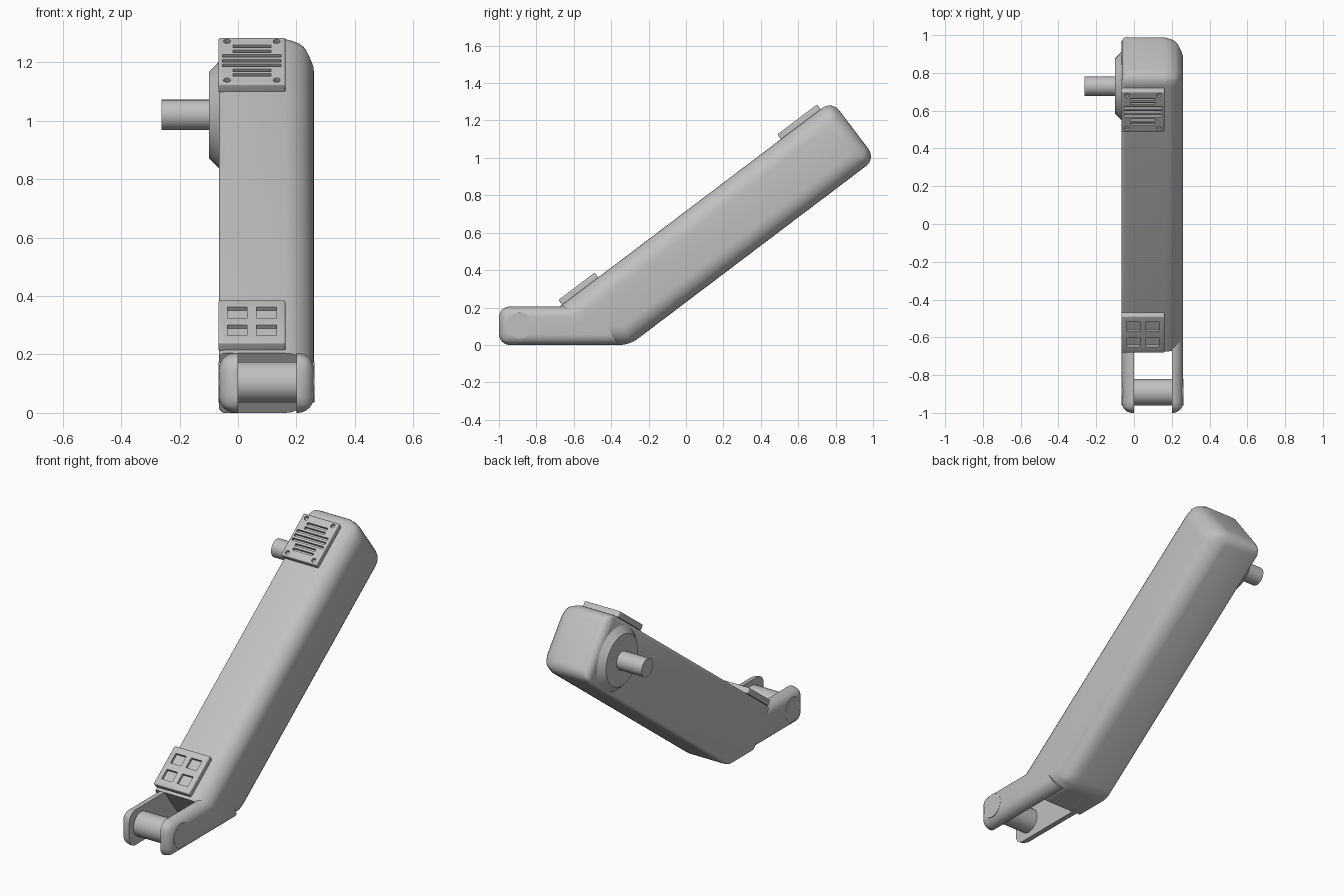
import bpy, bmesh, math
from mathutils import Matrix, Vector

cube = bpy.data.objects.get("Cube")
if cube:
    bpy.data.objects.remove(cube)

grey = bpy.data.materials.new("plain_grey")
grey.use_nodes = True
GREY = (0.53, 0.53, 0.53, 1)
grey.diffuse_color = GREY
grey.node_tree.nodes["Principled BSDF"].inputs["Base Color"].default_value = GREY

TILT = Matrix.Rotation(math.radians(37.1), 4, 'X')   # arm frame: x, along, normal
LEFT, RIGHT = 0.26, -0.065                           # side faces of the body
TOP = 0.571                                          # arm's upper face in its frame


def finish(bm, name, matrix=Matrix()):
    bm.transform(matrix)
    bmesh.ops.recalc_face_normals(bm, faces=bm.faces)
    mesh = bpy.data.meshes.new(name)
    bm.to_mesh(mesh)
    bm.free()
    mesh.materials.append(grey)
    ob = bpy.data.objects.new(name, mesh)
    bpy.context.collection.objects.link(ob)
    return ob


def bake(ob):
    deps = bpy.context.evaluated_depsgraph_get()
    mesh = bpy.data.meshes.new_from_object(ob.evaluated_get(deps))
    ob.modifiers.clear()
    ob.data = mesh


def smooth(ob):
    bpy.ops.object.select_all(action='DESELECT')
    ob.select_set(True)
    bpy.context.view_layer.objects.active = ob
    bpy.ops.object.shade_smooth_by_angle(angle=math.radians(30))


def rounded_prism(name, profile, x0, x1, weight, width, matrix=Matrix()):
    """Extrude a side profile along x, then round edges by a weight rule."""
    bm = bmesh.new()
    face = bm.faces.new([bm.verts.new((x0, a, b)) for a, b in profile])
    out = bmesh.ops.extrude_face_region(bm, geom=[face])
    moved = [v for v in out["geom"] if isinstance(v, bmesh.types.BMVert)]
    bmesh.ops.translate(bm, verts=moved, vec=(x1 - x0, 0, 0))
    layer = bm.edges.layers.float.new("bevel_weight_edge")
    for e in bm.edges:
        p, q = e.verts
        e[layer] = weight((p.co + q.co) / 2, abs(p.co.x - q.co.x) > 0.01)
    ob = finish(bm, name, matrix)
    mod = ob.modifiers.new("round", 'BEVEL')
    mod.limit_method = 'WEIGHT'
    mod.width = width
    mod.segments = 8
    bake(ob)
    smooth(ob)


def rod(name, x0, x1, y, z, r0, r1):
    bm = bmesh.new()
    bmesh.ops.create_cone(bm, cap_ends=True, segments=48, radius1=r0, radius2=r1, depth=abs(x1 - x0))
    turn = Matrix.Rotation(math.copysign(math.pi / 2, x1 - x0), 4, 'Y')
    smooth(finish(bm, name, Matrix.Translation(((x0 + x1) / 2, y, z)) @ turn))


def add_box(bm, centre, size):
    bmesh.ops.create_cube(bm, size=1, matrix=Matrix.Translation(centre) @ Matrix.Diagonal((*size, 1)))


def plate(name, start, length, cut):
    """Thin cover on the arm's upper face, with recesses made by cut()."""
    thick, x0, x1 = 0.033, RIGHT - 0.002, 0.162
    centre = Vector(((x0 + x1) / 2, start + length / 2, TOP + thick / 2 - 0.001))
    bm = bmesh.new()
    add_box(bm, centre, (x1 - x0, length, thick))
    rim = [e for e in bm.edges if sum(v.co.z for v in e.verts) / 2 > centre.z - 0.001]
    bmesh.ops.bevel(bm, geom=rim, offset=0.006, segments=3, affect='EDGES', profile=0.5)
    ob = finish(bm, name, TILT)
    tool = bmesh.new()
    cut(tool, centre + Vector((0, 0, thick / 2)))
    cutter = finish(tool, "cutter", TILT)
    cutter.hide_render = True
    mod = ob.modifiers.new("recess", 'BOOLEAN')
    mod.operation = 'DIFFERENCE'
    mod.solver = 'EXACT'
    mod.object = cutter
    bake(ob)
    bpy.data.objects.remove(cutter)
    smooth(ob)


# Sloping arm with a rounded far end and a flatter right side
def arm_weight(mid, across):
    if mid.y < -0.41:
        return 0
    if across:
        return 0.65 if mid.y > 1 else 0.5
    if mid.x > 0:
        return 1
    return 0.45 if mid.y > 1.4 else 0.2


rounded_prism("arm", [(-0.416, TOP), (-0.416, 0.315), (-0.241, 0.182), (1.41, 0.182), (1.41, TOP)],
              RIGHT, LEFT, arm_weight, 0.1, TILT)

# Fork legs, rounded on the outer side and at the tip
for name, inner, outer in (("left_fork_leg", 0.2, LEFT), ("right_fork_leg", 0, RIGHT)):
    def leg_weight(mid, across):
        if across:
            return 1 if mid.y < -0.9 else 0
        return 0.97 if abs(mid.x - outer) < 0.01 and mid.y < -0.5 else 0
    rounded_prism(name, [(-1, 0), (-0.36, 0), (-0.48, 0.205), (-1, 0.205)],
                  inner, outer, leg_weight, 0.058)

# Roller between the legs, then the hub and its shaft on the right side
rod("fork_roller", RIGHT - 0.001, LEFT + 0.001, -0.89, 0.105, 0.07, 0.07)
rod("shaft_hub", RIGHT, -0.1, 0.73, 1.02, 0.182, 0.147)
rod("shaft", -0.09, -0.262, 0.73, 1.02, 0.052, 0.052)


# Vented plate: slots and four corner holes
def vent_cut(bm, c):
    for i in range(-3, 4):
        add_box(bm, c + Vector((0, i * 0.027, 0)), (0.2 if abs(i) < 2 else 0.13, 0.014, 0.03))
    for sx in (-1, 1):
        for sy in (-1, 1):
            spot = Matrix.Translation(c + Vector((sx * 0.085, sy * 0.11, 0)))
            bmesh.ops.create_cone(bm, cap_ends=True, segments=20, radius1=0.012, radius2=0.012,
                                  depth=0.03, matrix=spot)


# Window plate: four square recesses
def window_cut(bm, c):
    for sx in (-1, 1):
        for sy in (-1, 1):
            add_box(bm, c + Vector((sx * 0.05, sy * 0.051, 0)), (0.068, 0.062, 0.03))


plate("vent_plate", 1.068, 0.266, vent_cut)
plate("window_plate", -0.399, 0.243, window_cut)
